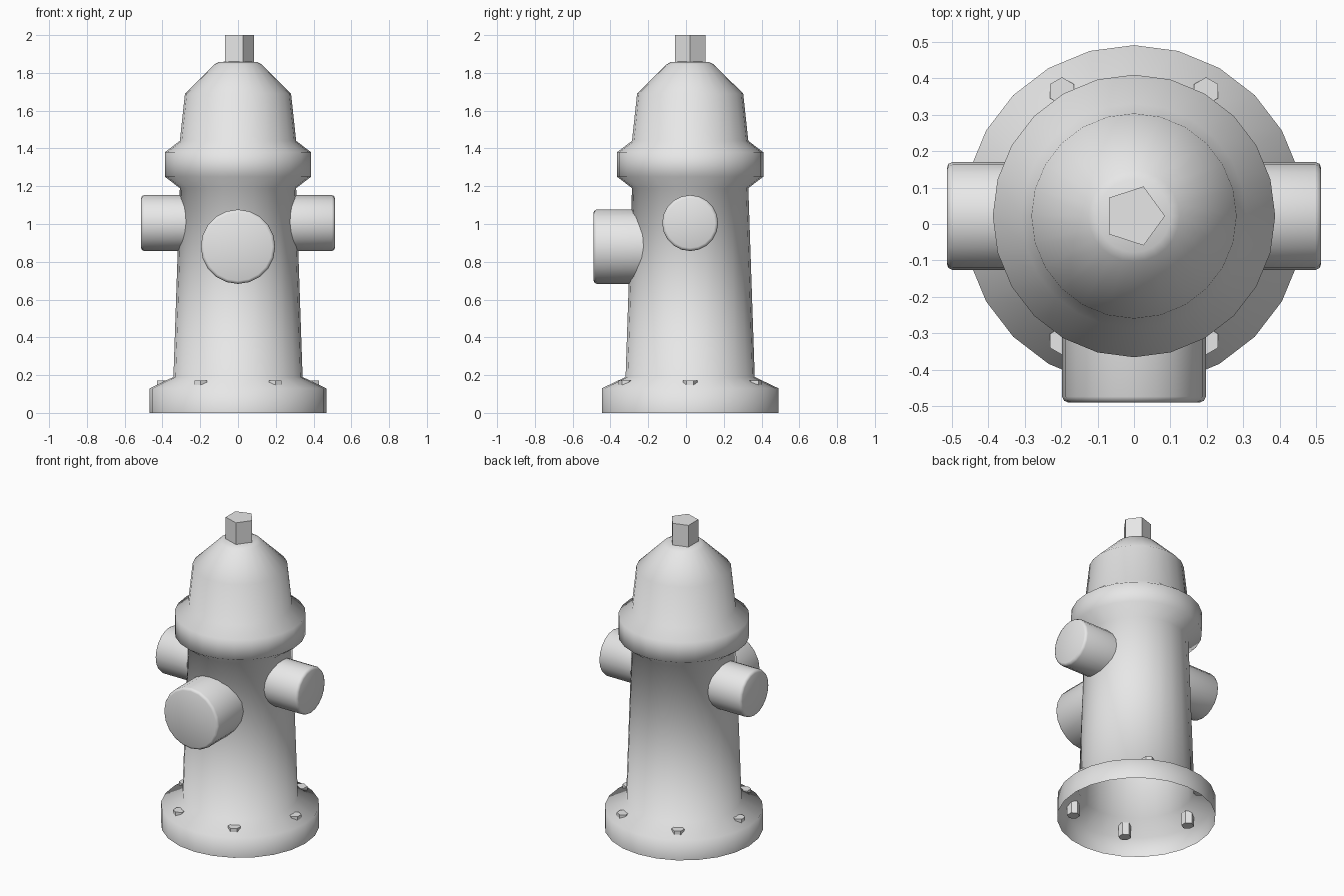
import bpy, bmesh, math
from mathutils import Matrix, Vector

cube = bpy.data.objects.get("Cube")
if cube:
    bpy.data.objects.remove(cube, do_unlink=True)

AXIS_Y = 0.022  # the upright axis sits slightly behind the origin

grey = bpy.data.materials.new("plain grey")
grey.use_nodes = True
grey.diffuse_color = (0.8, 0.8, 0.8, 1)
grey.node_tree.nodes["Principled BSDF"].inputs["Base Color"].default_value = (0.8, 0.8, 0.8, 1)


def lathe(name, profile, sides, matrix, smooth_angle, turn=0.0):
    """Revolve (radius, height) points about local z; radius 0 closes an end."""
    bm = bmesh.new()
    rings = []
    for r, z in profile:
        if r == 0:
            rings.append([bm.verts.new((0, 0, z))] * sides)
        else:
            angles = [turn + math.tau * i / sides for i in range(sides)]
            rings.append([bm.verts.new((r * math.cos(a), r * math.sin(a), z)) for a in angles])
    for low, high in zip(rings, rings[1:]):
        for i in range(sides):
            j = (i + 1) % sides
            corners = list(dict.fromkeys((low[i], low[j], high[j], high[i])))
            bm.faces.new(corners)
    mesh = bpy.data.meshes.new(name)
    bm.to_mesh(mesh)
    bm.free()
    mesh.materials.append(grey)
    obj = bpy.data.objects.new(name, mesh)
    obj.matrix_world = matrix
    bpy.context.collection.objects.link(obj)
    bpy.ops.object.select_all(action="DESELECT")
    obj.select_set(True)
    bpy.context.view_layer.objects.active = obj
    bpy.ops.object.shade_smooth_by_angle(angle=math.radians(smooth_angle))
    return obj


def outlet(name, direction, radius, height, start, end):
    """Capped nozzle with a softened rim, pointing sideways."""
    turn = Vector(direction).to_track_quat("Z", "Y").to_matrix().to_4x4()
    place = Matrix.Translation((0, AXIS_Y, height)) @ turn
    rim = 0.016
    profile = [(radius, start), (radius, end - rim), (radius - 0.005, end - 0.005),
               (radius - rim, end), (0, end)]
    lathe(name, profile, 20, place, 50)


centre = Matrix.Translation((0, AXIS_Y, 0))

# Hollow body: flange, barrel, collar and domed cap in one profile
lathe("body", [
    (0.468, 0), (0.468, 0.13), (0.342, 0.19), (0.308, 1.19),
    (0.387, 1.25), (0.387, 1.38), (0.308, 1.44),
    (0.281, 1.69), (0.125, 1.845), (0.1, 1.858), (0, 1.862),
], 24, centre, 75)

# Five-sided nut on the cap
lathe("cap_nut", [(0.085, 1.84), (0.085, 2.0), (0, 2.0)], 5, centre, 30)

# Side and front outlets
for side, x in (("left", 1), ("right", -1)):
    outlet(side + "_outlet", (x, 0, 0), 0.148, 1.005, 0.24, 0.513)
outlet("front_outlet", (0, -1, 0), 0.197, 0.88, 0.2, 0.511)

# Six bolts through the flange
for i in range(6):
    a = math.tau * i / 6
    place = centre @ Matrix.Translation((0.395 * math.cos(a), 0.395 * math.sin(a), 0))
    lathe(f"bolt_{i + 1}", [(0, 0.09), (0.038, 0.09), (0.038, 0.172), (0, 0.172)],
          6, place, 30, math.pi / 6)
